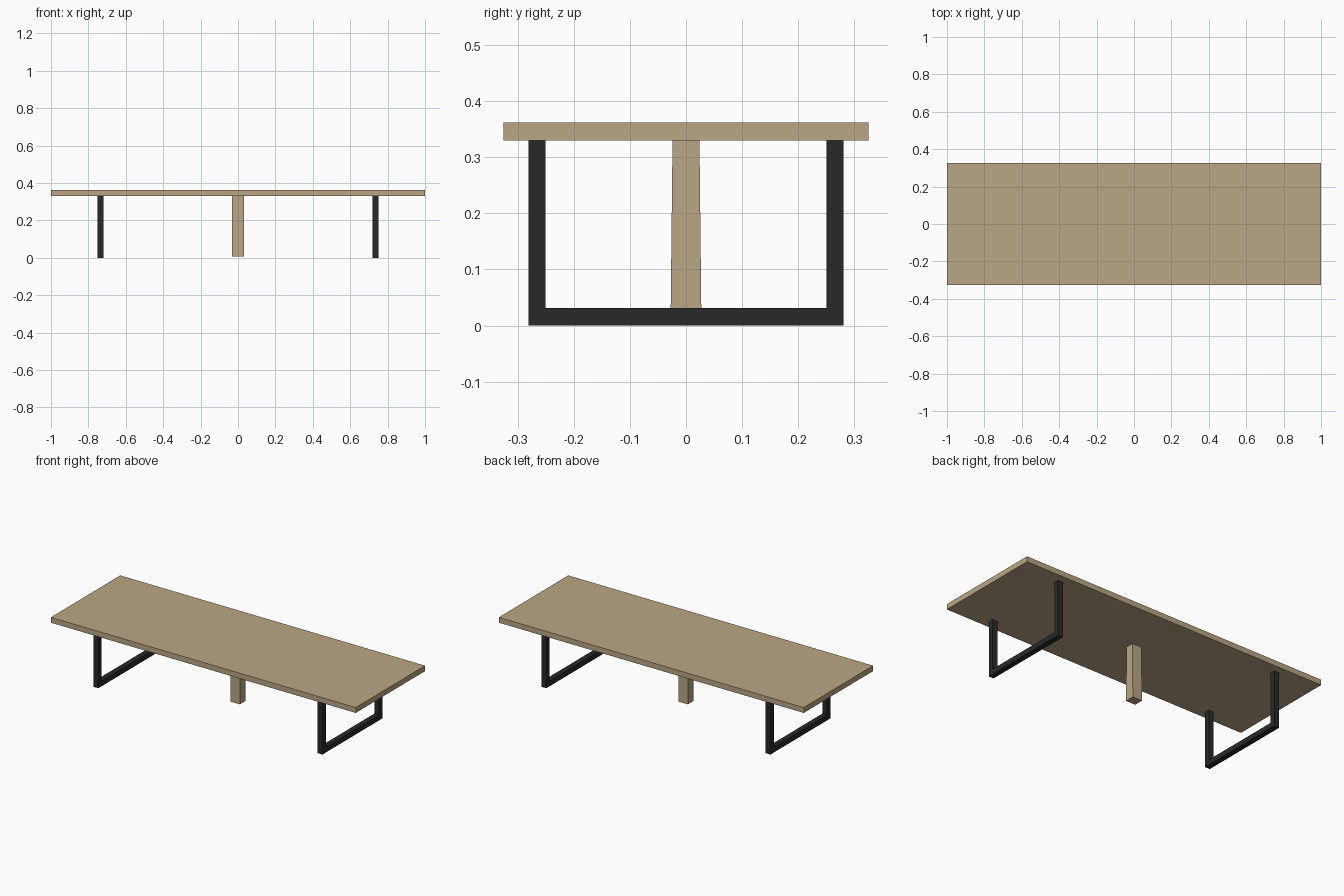
import bpy, bmesh

if "Cube" in bpy.data.objects:
    bpy.data.objects.remove(bpy.data.objects["Cube"])

TOP_Z, UNDER_Z = 0.362, 0.33


def material(name, rgb):
    m = bpy.data.materials.new(name)
    m.diffuse_color = (*rgb, 1)
    m.use_nodes = True
    m.node_tree.nodes["Principled BSDF"].inputs["Base Color"].default_value = m.diffuse_color
    return m


def finish(name, bm, mat):
    bmesh.ops.recalc_face_normals(bm, faces=bm.faces)
    me = bpy.data.meshes.new(name)
    bm.to_mesh(me)
    bm.free()
    me.materials.append(mat)
    ob = bpy.data.objects.new(name, me)
    bpy.context.collection.objects.link(ob)
    return ob


def tapered_box(name, z0, z1, bottom, top, mat):
    """Box on the z axis; bottom and top are (half x, half y)."""
    bm = bmesh.new()
    bmesh.ops.create_cube(bm, size=2)
    for v in bm.verts:
        hx, hy = top if v.co.z > 0 else bottom
        v.co = (v.co.x * hx, v.co.y * hy, z1 if v.co.z > 0 else z0)
    return finish(name, bm, mat)


def u_frame(name, x0, x1, mat):
    """U-shaped bar frame: profile in the yz plane extruded along x."""
    o, i, t = 0.281, 0.25, 0.031
    half = [(o, UNDER_Z), (o, 0), (-o, 0), (-o, UNDER_Z),
            (-i, UNDER_Z), (-i, t), (i, t), (i, UNDER_Z)]
    bm = bmesh.new()
    face = bm.faces.new([bm.verts.new((x0, y, z)) for y, z in half])
    ext = bmesh.ops.extrude_face_region(bm, geom=[face], use_keep_orig=True)
    verts = [g for g in ext["geom"] if isinstance(g, bmesh.types.BMVert)]
    bmesh.ops.translate(bm, verts=verts, vec=(x1 - x0, 0, 0))
    return finish(name, bm, mat)


wood = material("wood", (0.49, 0.38, 0.235))
steel = material("black_steel", (0.022, 0.022, 0.022))

# Table top
tapered_box("table_top", UNDER_Z, TOP_Z, (1, 0.325), (1, 0.325), wood)

# Slightly tapered centre support, just clear of the floor
tapered_box("centre_leg", 0.008, UNDER_Z, (0.031, 0.0275), (0.031, 0.024), wood)

# Steel end frames
for side, s in (("left", -1), ("right", 1)):
    u_frame(f"{side}_leg_frame", s * 0.735 - 0.016, s * 0.735 + 0.016, steel)
